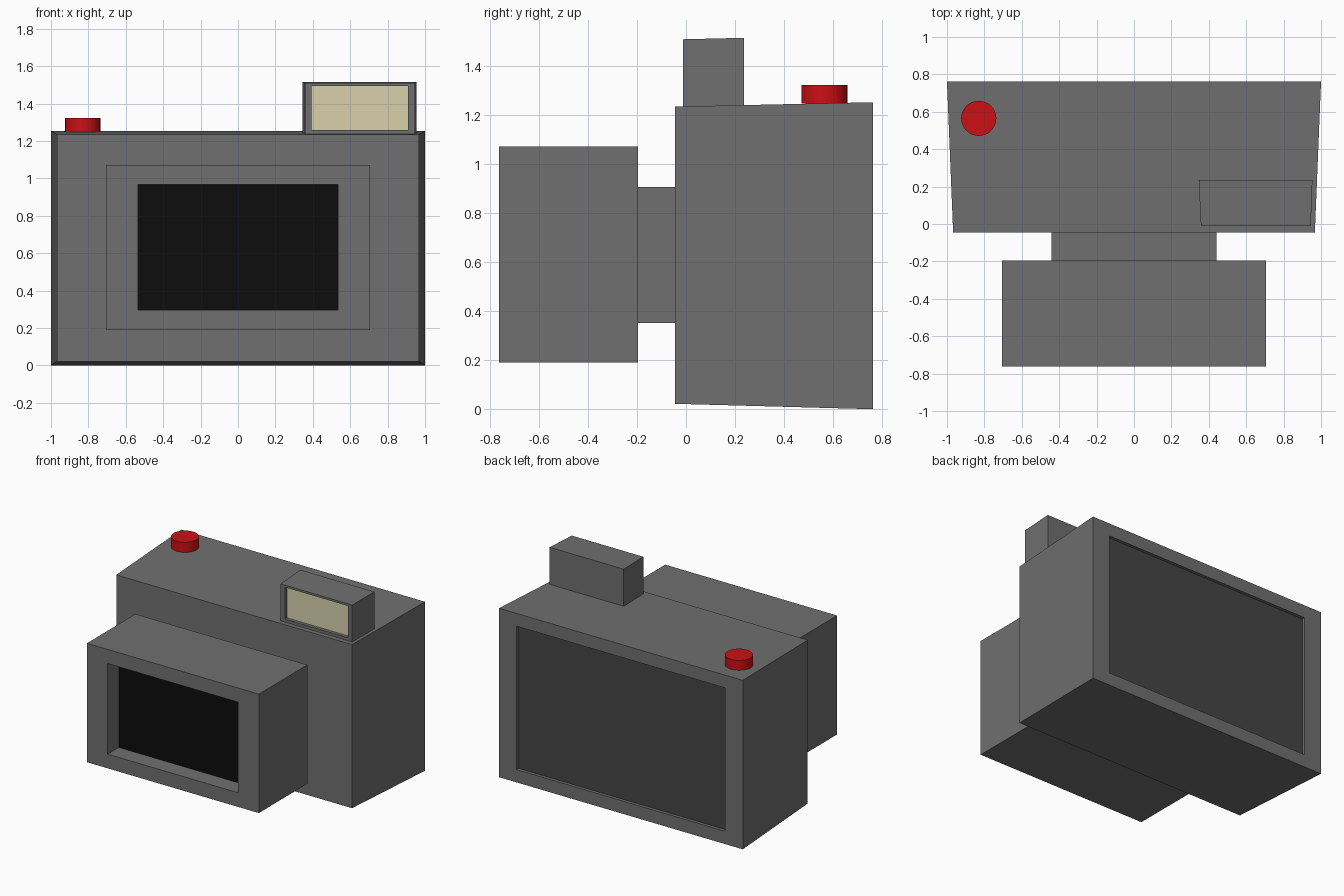
import bpy, bmesh
from mathutils import Matrix

if "Cube" in bpy.data.objects:
    bpy.data.objects.remove(bpy.data.objects["Cube"])


def material(name, rgb):
    m = bpy.data.materials.new(name)
    m.diffuse_color = (*rgb, 1)
    m.use_nodes = True
    m.node_tree.nodes["Principled BSDF"].inputs["Base Color"].default_value = m.diffuse_color
    return m


grey = material("body_grey", (0.16, 0.16, 0.16))
black = material("lens_black", (0.004, 0.004, 0.004))
dark = material("screen_grey", (0.06, 0.06, 0.06))
cream = material("flash_cream", (0.69, 0.63, 0.41))
red = material("button_red", (0.6, 0.005, 0.007))


def finish(name, bm, mats):
    bmesh.ops.recalc_face_normals(bm, faces=bm.faces[:])
    mesh = bpy.data.meshes.new(name)
    bm.to_mesh(mesh)
    bm.free()
    for m in mats:
        mesh.materials.append(m)
    ob = bpy.data.objects.new(name, mesh)
    bpy.context.collection.objects.link(ob)
    return ob


def loft(name, rings, panel=None):
    """Skin rectangles (y, x0, x1, z0, z1); the first cap takes the panel material."""
    bm = bmesh.new()
    loops = [[bm.verts.new(p) for p in ((a, y, c), (b, y, c), (b, y, d), (a, y, d))]
             for y, a, b, c, d in rings]
    first = bm.faces.new(loops[0])
    bm.faces.new(loops[-1])
    for p, q in zip(loops, loops[1:]):
        for i in range(4):
            j = (i + 1) % 4
            bm.faces.new((p[i], p[j], q[j], q[i]))
    if panel:
        first.material_index = 1
    return finish(name, bm, [grey, panel] if panel else [grey])


# Tapered camera body with the recessed screen in its back
loft("camera_body", [
    (0.74, -0.855, 0.855, 0.095, 1.158),
    (0.763, -0.855, 0.855, 0.095, 1.158),
    (0.763, -1, 1, 0, 1.253),
    (-0.045, -0.967, 0.967, 0.022, 1.235)], dark)

# Neck and square lens hood with a deep black opening
loft("lens_neck", [
    (-0.195, -0.44, 0.44, 0.352, 0.907),
    (-0.045, -0.44, 0.44, 0.352, 0.907)])
loft("lens_hood", [
    (-0.633, -0.535, 0.535, 0.295, 0.967),
    (-0.763, -0.535, 0.535, 0.295, 0.967),
    (-0.763, -0.705, 0.705, 0.19, 1.072),
    (-0.195, -0.705, 0.705, 0.19, 1.072)], black)

# Flash box with a shallow cream window
loft("flash", [
    (0.013, 0.392, 0.91, 1.258, 1.494),
    (-0.012, 0.392, 0.91, 1.258, 1.494),
    (-0.012, 0.358, 0.945, 1.236, 1.51),
    (0.236, 0.346, 0.954, 1.236, 1.516)], cream)

# Shutter button
bm = bmesh.new()
bmesh.ops.create_cone(bm, cap_ends=True, segments=32, radius1=0.094, radius2=0.094,
                      depth=0.075, matrix=Matrix.Translation((-0.83, 0.565, 1.286)))
button = finish("shutter_button", bm, [red])
bpy.context.view_layer.objects.active = button
button.select_set(True)
bpy.ops.object.shade_smooth_by_angle()
